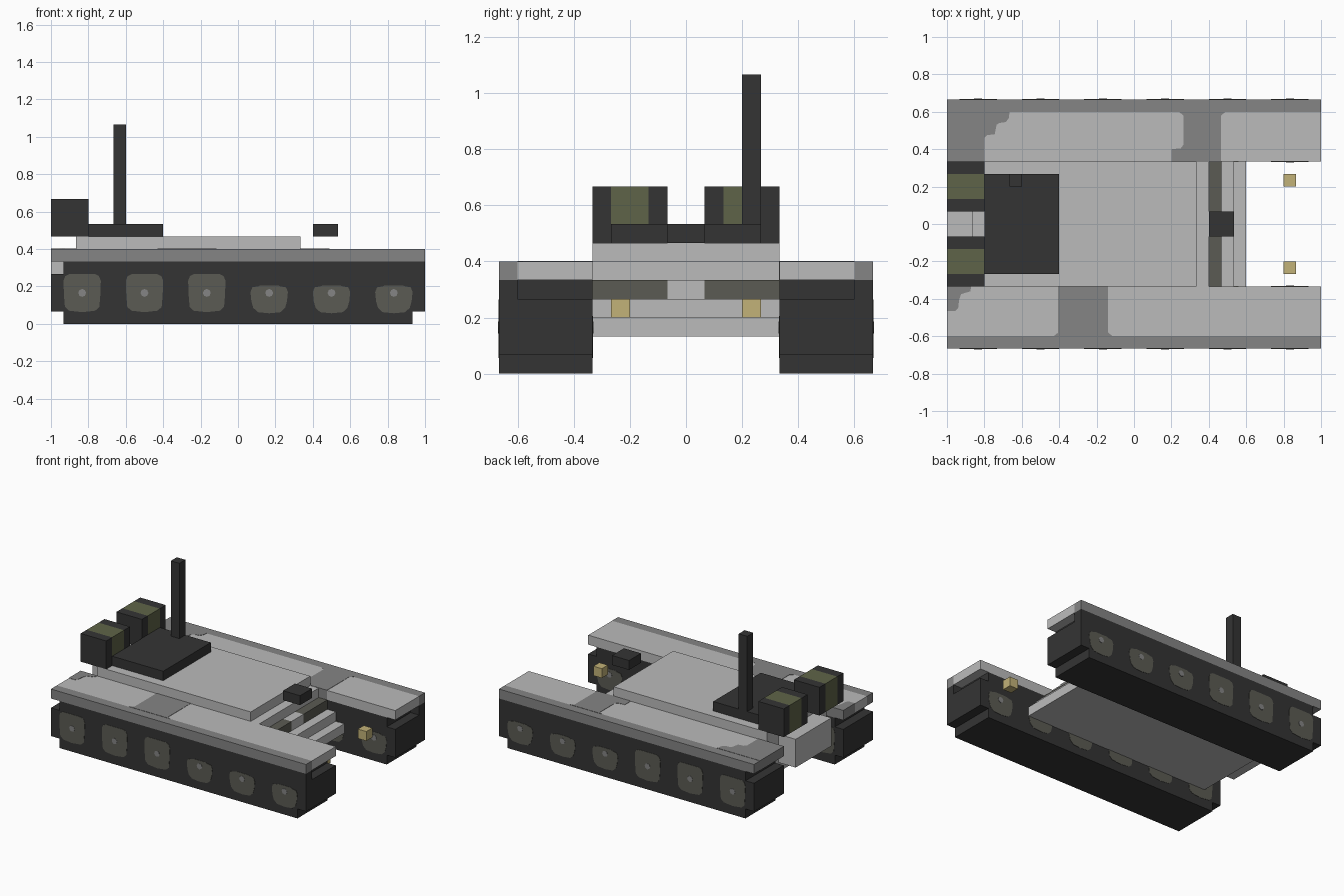
import bpy, bmesh, math

cube = bpy.data.objects.get("Cube")
if cube:
    bpy.data.objects.remove(cube, do_unlink=True)

U = 1 / 15  # the block size everything is laid out on


def material(name, rgb):
    lin = [((c / 255 + 0.055) / 1.055) ** 2.4 for c in rgb] + [1.0]
    m = bpy.data.materials.new(name)
    m.use_nodes = True
    m.diffuse_color = lin
    m.node_tree.nodes["Principled BSDF"].inputs["Base Color"].default_value = lin
    return m


LIGHT = material("light_grey", (187, 187, 187))
MID = material("mid_grey", (133, 133, 133))
DARK = material("charcoal", (52, 52, 52))
WHEEL = material("wheel_grey", (91, 91, 83))
OLIVE = material("olive", (95, 100, 72))
SAND = material("lamp_sand", (194, 178, 120))


def prism(name, points, axis, lo, hi, mat):
    """Extrude a flat outline along y or z between lo and hi."""
    bm = bmesh.new()
    place = (lambda a, b, h: (a, h, b)) if axis == "y" else (lambda a, b, h: (a, b, h))
    low = [bm.verts.new(place(a, b, lo)) for a, b in points]
    high = [bm.verts.new(place(a, b, hi)) for a, b in points]
    bm.faces.new(low)
    bm.faces.new(high)
    n = len(points)
    for i in range(n):
        j = (i + 1) % n
        bm.faces.new((low[i], low[j], high[j], high[i]))
    bmesh.ops.recalc_face_normals(bm, faces=bm.faces)
    mesh = bpy.data.meshes.new(name)
    bm.to_mesh(mesh)
    bm.free()
    mesh.materials.append(mat)
    ob = bpy.data.objects.new(name, mesh)
    bpy.context.collection.objects.link(ob)
    return ob


def box(name, x, y, z, mat):
    """Box given by ranges in block units."""
    (x0, x1), (y0, y1) = [v * U for v in x], sorted(v * U for v in y)
    return prism(name, [(x0, y0), (x1, y0), (x1, y1), (x0, y1)], "z",
                 z[0] * U, z[1] * U, mat)


# Hull: stacked layers that step back towards the top at the front
for i, front in enumerate((9, 8)):
    box(f"hull_layer_{i}", (-13, front), (-5, 5), (2 + i, 3 + i), LIGHT)
box("hull_layer_2", (-13, 6), (-5, 5), (4, 5), LIGHT)
box("hull_layer_3", (-13, 6), (-5, 5), (5, 6), LIGHT)
box("hull_deck", (-13, 5), (-5, 5), (6, 7), LIGHT)
box("hull_rear_block", (-15, -13), (-3, 3), (3, 6), LIGHT)
box("front_grille_middle", (6, 7), (-1, 1), (4, 5), LIGHT)
box("driver_hatch", (6, 8), (-1, 1), (7, 8), DARK)

# Turret base plate and mast
box("turret_plate", (-12, -6), (-4, 4), (7, 8), DARK)
box("mast", (-10, -9), (3, 4), (8, 16), DARK)

# Wheel panel outlines, taller at the rear and shorter at the front
TALL = [(-.07, .07), (0, .062), (.07, .07), (.092, .09), (.097, .15), (.1, .23),
        (.09, .255), (.07, .265), (-.07, .265), (-.09, .255), (-.1, .23),
        (-.097, .15), (-.092, .09)]
SHORT = [(-.06, .062), (0, .056), (.06, .062), (.085, .085), (.095, .12), (.1, .17),
         (.09, .195), (.06, .2), (.045, .206), (-.045, .206), (-.06, .2),
         (-.09, .195), (-.1, .17), (-.095, .12), (-.085, .085)]
HUB = [(.021 * math.cos(t * math.pi / 4), .165 + .021 * math.sin(t * math.pi / 4))
       for t in range(8)]

for side, s in (("left", 1), ("right", -1)):
    # Track body
    box(f"{side}_track_base", (-14, 14), (5 * s, 10 * s), (0, 1), DARK)
    box(f"{side}_track_body", (-15, 15), (5 * s, 10 * s), (1, 4), DARK)
    box(f"{side}_track_top", (-14, 14), (5 * s, 10 * s), (4, 5), DARK)
    box(f"{side}_track_skirt", (14, 15), (9 * s, 10 * s), (4, 5), DARK)

    # Wheels painted on both faces of the track
    for face, y, d in (("outer", 10 * U, 1), ("inner", 5 * U, -1)):
        for i in range(6):
            cx = (i - 2.5) / 3
            for part, outline, t, mat in (("wheel", TALL if i < 3 else SHORT, .002, WHEEL),
                                          ("hub", HUB, .004, MID)):
                ends = sorted((y * s, (y + d * t) * s))
                prism(f"{side}_{face}_{part}_{i}", [(cx + a, b) for a, b in outline],
                      "y", *ends, mat)

    # Fender with a darker outer edge
    box(f"{side}_fender", (-15, 15), (5 * s, 9 * s), (5, 6), LIGHT)
    box(f"{side}_fender_edge", (-15, 15), (9 * s, 10 * s), (5, 6), MID)

    # Grille, lamp and rear stowage box with an olive band
    box(f"{side}_grille", (6, 7), (1 * s, 5 * s), (4, 5), WHEEL)
    box(f"{side}_lamp", (12, 13), (3 * s, 4 * s), (3, 4), SAND)
    box(f"{side}_box_inner", (-15, -12), (1 * s, 2 * s), (7, 10), DARK)
    box(f"{side}_box_band", (-15, -12), (2 * s, 4 * s), (7, 10), OLIVE)
    box(f"{side}_box_outer", (-15, -12), (4 * s, 5 * s), (7, 10), DARK)

# Camouflage patches through the fenders
PATCHES = {
    "left_rear_patch": [(-1.001, .332), (-.8, .332), (-.8, .46), (-.785, .475), (-.745, .48),
                        (-.735, .53), (-.72, .54), (-.685, .545), (-.67, .565), (-.665, .6),
                        (-1.001, .6)],
    "left_front_patch": [(.2, .332), (.465, .332), (.465, .58), (.49, .6), (.24, .6),
                         (.265, .58), (.265, .425), (.25, .405), (.2, .4)],
    "right_middle_patch": [(-.405, -.332), (-.405, -.58), (-.43, -.6), (-.115, -.6),
                           (-.138, -.58), (-.138, -.332)],
    "right_rear_patch": [(-1.001, -.332), (-.87, -.332), (-.875, -.36), (-.925, -.375),
                         (-.935, -.405), (-.94, -.45), (-.955, -.465), (-1.001, -.465)],
}
for name, outline in PATCHES.items():
    prism(name, outline, "z", 5 * U - .001, 6 * U + .002, MID)
